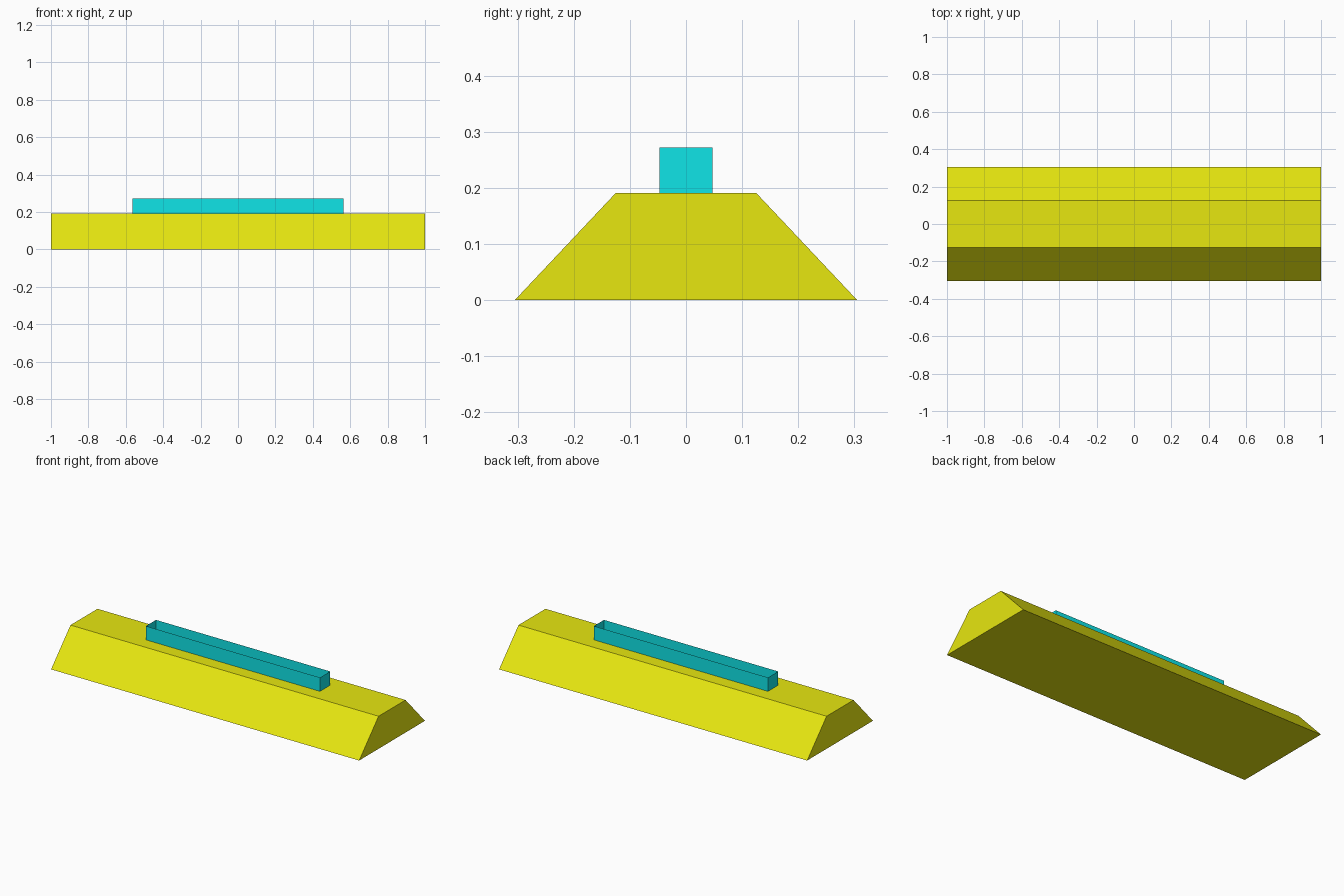
import bpy
import bmesh

cube = bpy.data.objects.get("Cube")
if cube:
    bpy.data.objects.remove(cube, do_unlink=True)


def material(name, colour):
    mat = bpy.data.materials.new(name)
    mat.use_nodes = True
    mat.diffuse_color = colour
    mat.node_tree.nodes["Principled BSDF"].inputs["Base Color"].default_value = colour
    return mat


def prism(name, profile, mat, axis_vector, capped=True):
    """Extrude a closed profile of 3D points along a vector."""
    bm = bmesh.new()
    cap = bm.faces.new([bm.verts.new(p) for p in profile])
    result = bmesh.ops.extrude_face_region(bm, geom=[cap], use_keep_orig=True)
    moved = [g for g in result["geom"] if isinstance(g, bmesh.types.BMVert)]
    bmesh.ops.translate(bm, verts=moved, vec=axis_vector)
    bmesh.ops.recalc_face_normals(bm, faces=bm.faces[:])
    if not capped:
        ends = [f for f in bm.faces if abs(f.normal.z) > 0.9]
        bmesh.ops.delete(bm, geom=ends, context='FACES_ONLY')
    mesh = bpy.data.meshes.new(name)
    bm.to_mesh(mesh)
    bm.free()
    mesh.materials.append(mat)
    obj = bpy.data.objects.new(name, mesh)
    bpy.context.collection.objects.link(obj)
    return obj


yellow = material("yellow", (0.8, 0.8, 0.005, 1))
cyan = material("cyan", (0.005, 0.8, 0.82, 1))

# Long base with sloping sides
top = 0.191
prism("base", [(-1, -0.305, 0), (-1, 0.305, 0), (-1, 0.125, top), (-1, -0.125, top)],
      yellow, (2, 0, 0))

# Thin upright walls of the open channel on top
x, y = 0.565, 0.047
prism("channel_walls", [(-x, -y, top), (x, -y, top), (x, y, top), (-x, y, top)],
      cyan, (0, 0, 0.081), capped=False)
